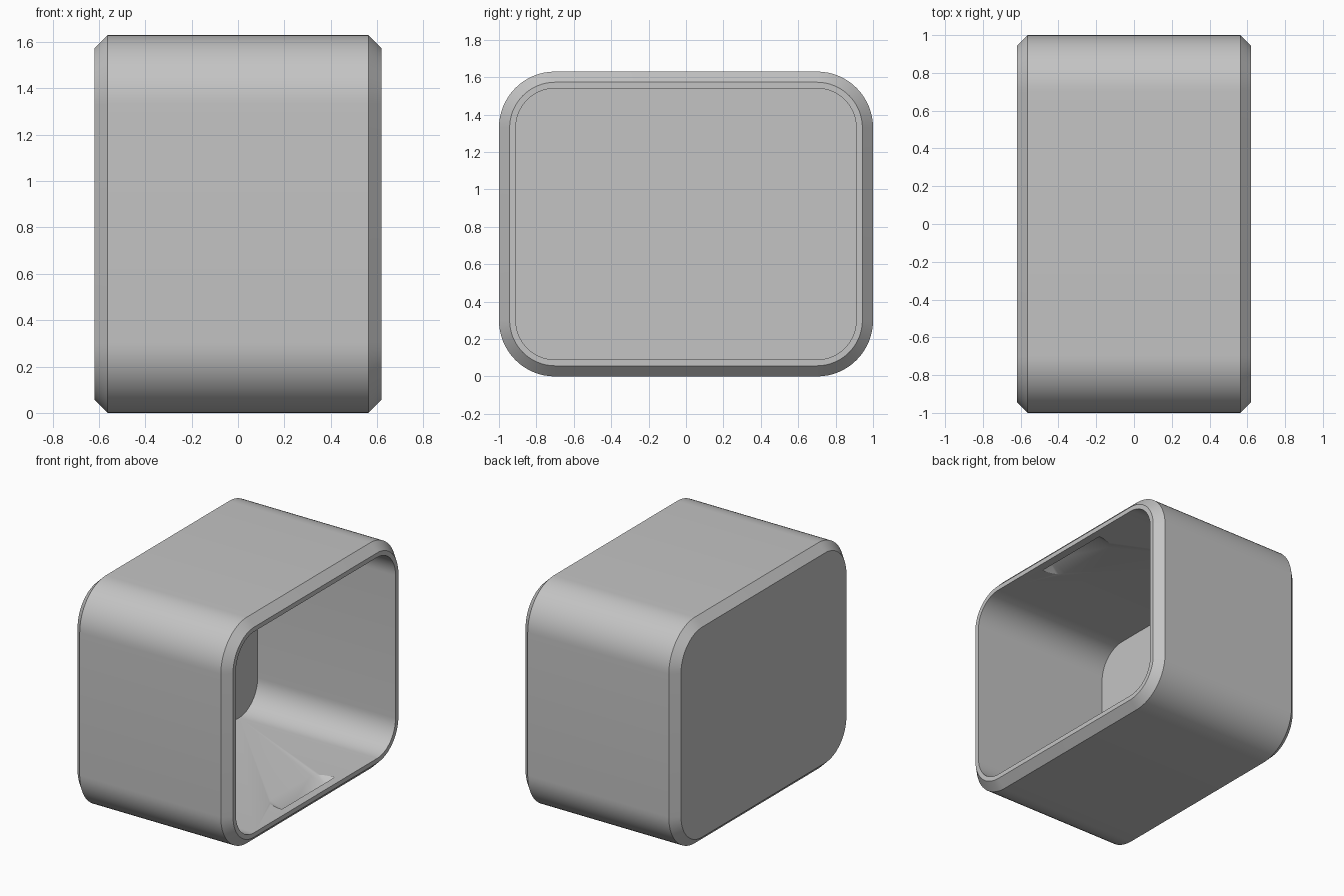
import bpy, bmesh
from math import sin, cos, pi

cube = bpy.data.objects.get("Cube")
if cube:
    bpy.data.objects.remove(cube, do_unlink=True)

HALF_Y, HEIGHT, RADIUS = 1.0, 1.63, 0.30
HALF_X, CHAMFER, WALL, BACK = 0.62, 0.057, 0.09, -0.48
SEG = 16

grey = bpy.data.materials.new("plain grey")
grey.use_nodes = True
grey.diffuse_color = (0.55, 0.55, 0.55, 1)
grey.node_tree.nodes["Principled BSDF"].inputs["Base Color"].default_value = (0.55, 0.55, 0.55, 1)


def make_object(name, bm):
    bmesh.ops.recalc_face_normals(bm, faces=bm.faces)
    mesh = bpy.data.meshes.new(name)
    bm.to_mesh(mesh)
    bm.free()
    mesh.materials.append(grey)
    obj = bpy.data.objects.new(name, mesh)
    bpy.context.collection.objects.link(obj)
    return obj


def ring(bm, x, inset):
    """Rounded rectangle across the body, shrunk evenly by inset."""
    r = RADIUS - inset
    cy, cz = HALF_Y - RADIUS, HEIGHT / 2 - RADIUS
    verts = []
    for q, (sy, sz) in enumerate([(1, 1), (-1, 1), (-1, -1), (1, -1)]):
        for i in range(SEG + 1):
            a = (q + i / SEG) * pi / 2
            verts.append(bm.verts.new((x, sy * cy + r * cos(a), HEIGHT / 2 + sz * cz + r * sin(a))))
    return verts


# Hollow body: closed end, chamfers, outer wall, rim, inner wall, inner back
bm = bmesh.new()
sections = [(-HALF_X, CHAMFER), (CHAMFER - HALF_X, 0), (HALF_X - CHAMFER, 0),
            (HALF_X, CHAMFER), (HALF_X, WALL), (BACK, WALL)]
rings = [ring(bm, x, inset) for x, inset in sections]
for a, b in zip(rings, rings[1:]):
    for i in range(len(a)):
        j = (i + 1) % len(a)
        bm.faces.new((a[i], a[j], b[j], b[i]))
bm.faces.new(rings[0])
bm.faces.new(rings[-1])
body = make_object("hollow_body", bm)


# Snap recesses: ramped pockets with rounded ends, in the floor and ceiling
def recess_cutter(name, top):
    bm = bmesh.new()

    def add(x, y, z):
        bm.verts.new((x, y, HEIGHT - z if top else z))

    for side in (-1, 1):
        add(0.56, side * 0.23, WALL - 0.05)
        for i in range(9):
            t = i / 8 * pi / 2
            x, y = 0.56 - 0.14 * sin(t), side * (0.23 + 0.07 * cos(t))
            add(x, y, WALL)
            add(x, y, WALL + 0.05)
    hull = bmesh.ops.convex_hull(bm, input=bm.verts)
    unused = [v for v in hull["geom_interior"] if isinstance(v, bmesh.types.BMVert)]
    bmesh.ops.delete(bm, geom=unused, context="VERTS")
    obj = make_object(name, bm)
    obj.hide_render = True
    obj.hide_set(True)
    return obj


cutters = [recess_cutter("floor_recess_cutter", False), recess_cutter("ceiling_recess_cutter", True)]
for cutter in cutters:
    mod = body.modifiers.new(cutter.name, "BOOLEAN")
    mod.operation = "DIFFERENCE"
    mod.solver = "EXACT"
    mod.object = cutter

# Bake the cuts, then smooth the curves while keeping hard edges
bpy.context.view_layer.update()
cut = bpy.data.meshes.new_from_object(body.evaluated_get(bpy.context.evaluated_depsgraph_get()))
body.modifiers.clear()
body.data = cut
for cutter in cutters:
    bpy.data.objects.remove(cutter, do_unlink=True)

bpy.ops.object.select_all(action="DESELECT")
body.select_set(True)
bpy.context.view_layer.objects.active = body
bpy.ops.object.shade_smooth_by_angle(angle=pi / 7)
